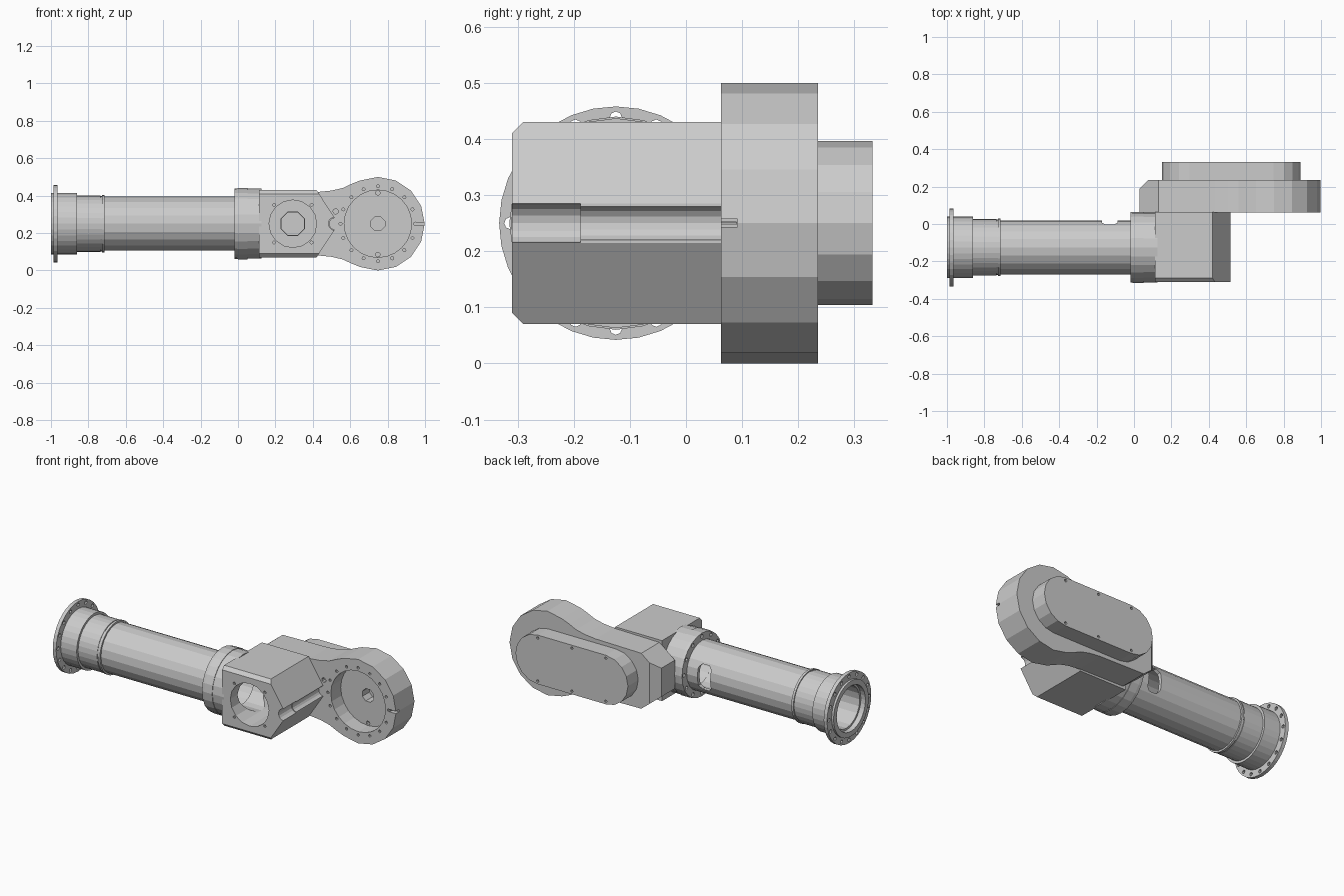
import bpy, bmesh
from math import sin, cos, tau

if "Cube" in bpy.data.objects:
    bpy.data.objects.remove(bpy.data.objects["Cube"])

CY, CZ = -0.125, 0.25        # axis of the tube
DX = 0.748                   # axis of the big disc


def circle(u, v, r, n=16, phase=0.0):
    return [(u + r * cos(phase + tau * i / n), v + r * sin(phase + tau * i / n)) for i in range(n)]


def ring(u, v, radius, count, r, n=8, phase=0.0):
    return [circle(a, b, r, n) for a, b in circle(u, v, radius, count, phase)]


def finish(name, bm):
    bmesh.ops.recalc_face_normals(bm, faces=bm.faces)
    me = bpy.data.meshes.new(name)
    bm.to_mesh(me)
    bm.free()
    ob = bpy.data.objects.new(name, me)
    bpy.context.collection.objects.link(ob)
    return ob


def prism(name, profiles, axis, a, b):
    """Extrude one or more closed profiles along an axis from a to b."""
    place = {'x': lambda u, v, t: (t, u, v),
             'y': lambda u, v, t: (u, t, v),
             'z': lambda u, v, t: (u, v, t)}[axis]
    bm = bmesh.new()
    for p in profiles:
        lo = [bm.verts.new(place(u, v, a)) for u, v in p]
        hi = [bm.verts.new(place(u, v, b)) for u, v in p]
        bm.faces.new(lo)
        bm.faces.new(hi)
        for i in range(len(p)):
            j = (i + 1) % len(p)
            bm.faces.new((lo[i], lo[j], hi[j], hi[i]))
    return finish(name, bm)


def lathe(name, profile, n):
    """Revolve a closed (x, radius) profile around the tube axis."""
    bm = bmesh.new()
    rows = [[bm.verts.new((x, CY + r * cos(tau * i / n), CZ + r * sin(tau * i / n)))
             for x, r in profile] for i in range(n)]
    m = len(profile)
    for i in range(n):
        p, q = rows[i], rows[(i + 1) % n]
        for k in range(m):
            l = (k + 1) % m
            bm.faces.new((p[k], p[l], q[l], q[k]))
    return finish(name, bm)


def cut(ob, *cutters):
    """Subtract cutters, bake the result, remove the cutters."""
    for c in cutters:
        c.hide_render = True
        mod = ob.modifiers.new("cut", 'BOOLEAN')
        mod.operation, mod.solver, mod.object = 'DIFFERENCE', 'EXACT', c
    dg = bpy.context.evaluated_depsgraph_get()
    dg.update()
    me = bpy.data.meshes.new_from_object(ob.evaluated_get(dg))
    ob.modifiers.clear()
    ob.data = me
    for c in cutters:
        bpy.data.objects.remove(c)


# Flanged end sleeve with bolt circle
sleeve = lathe("end_flange_sleeve", [
    (-1.0, .135), (-1.0, .165), (-.987, .165), (-.987, .208), (-.965, .208), (-.965, .165),
    (-.86, .165), (-.86, .151), (-.735, .151), (-.735, .148), (-.728, .148), (-.728, .154),
    (-.714, .154), (-.714, .135)], 32)
cut(sleeve, prism("bolt_cut", ring(CY, CZ, .188, 16, .011), 'x', -1.02, -.94))

# Long hollow tube with a hand opening at the back
tube = lathe("main_tube", [(-.97, .124), (-.97, .1445), (0, .1445), (0, .124)], 20)
s, h, c = .042, .075, .02
slot = [(-.13 + x, CZ + z) for x, z in [
    (-s, -h + c), (-s + c, -h), (s - c, -h), (s, -h + c),
    (s, h - c), (s - c, h), (-s + c, h), (-s, h - c)]]
cut(tube, prism("slot_cut", [slot], 'y', -.08, .1))

# Collar joining tube and block
collar = lathe("collar", [
    (-.018, .13), (-.018, .188), (.0, .19), (.05, .19), (.05, .187), (.125, .187), (.125, .13)], 24)
cut(collar, prism("bolt_cut", ring(CY, CZ, .168, 12, .012), 'x', -.05, .02))

# Gearbox block with sloped nose, chamfered front, round port and nose channel
block = prism("gear_block", [[(.112, .07), (.42, .07), (.515, .215), (.515, .285),
                              (.42, .43), (.112, .43)]], 'y', -.31, .065)
bm = bmesh.new()
bm.from_mesh(block.data)
edges = [e for e in bm.edges if all(v.co.y < -.3 for v in e.verts)
         and abs(e.verts[0].co.z - e.verts[1].co.z) < .001]
bmesh.ops.bevel(bm, geom=edges, offset=.02, segments=1, affect='EDGES')
bm.to_mesh(block.data)
bm.free()
cut(block,
    prism("port_cut", [circle(.293, CZ, .127, 16)], 'y', -.36, -.005),
    prism("shaft_cut", [circle(.293, CZ, .068, 8, tau / 16)], 'y', -.2, .1),
    prism("bore_cut", [circle(CY, CZ, .118, 20)], 'x', .05, .29),
    prism("channel_cut", [circle(.519, CZ, .0355, 16)], 'y', -.36, -.188),
    prism("channel_end_cut", [circle(.519, CZ, .0305, 16)], 'y', -.25, .1),
    prism("screw_cut", ring(.293, CZ, .142, 4, .008, 8, tau / 8), 'y', -.36, -.29))

# Swing arm: 16-sided disc running into a narrower end
side = [(.605, .462), (.56, .441), (.5, .427), (.43, .42), (.13, .415), (.03, .335)]
disc = [(DX + .25 * cos(tau * i / 16), CZ + .25 * sin(tau * i / 16)) for i in range(-5, 6)]
outline = disc + side + [(x, .5 - z) for x, z in reversed(side)]
arm = prism("swing_arm", [outline], 'y', .062, .235)
cut(arm,
    prism("end_chamfer_cut", [[(.0, .158), (.105, .263), (.0, .263)]], 'z', -.1, .6),
    prism("recess_cut", [circle(DX, CZ, .18, 24)], 'y', .0, .155),
    prism("shaft_cut", [circle(DX, CZ, .04, 8, tau / 16)], 'y', .1, .22),
    prism("arm_shaft_cut", [circle(.293, CZ, .066, 8, tau / 16)], 'y', .0, .2),
    prism("bolt_cut", ring(DX, CZ, .2, 16, .008), 'y', .04, .09),
    prism("pin_cut", [circle(DX, CZ + d, .012, 8) for d in (-.165, .165)], 'y', .14, .18),
    prism("hole_cut", [circle(.522, .316, .014, 10)], 'y', .0, .12),
    prism("rim_slit_cut", [[(.955, .243), (1.1, .243), (1.1, .257), (.955, .257)]], 'y', .0, .092))

# Stadium-shaped back cover with screw holes
n = 8
R = .146
stadium = [(.745 + R * cos(-tau / 4 + tau / 2 * i / n), CZ + R * sin(-tau / 4 + tau / 2 * i / n)) for i in range(n + 1)]
stadium += [(.296 + R * cos(tau / 4 + tau / 2 * i / n), CZ + R * sin(tau / 4 + tau / 2 * i / n)) for i in range(n + 1)]
cover = prism("back_cover", [stadium], 'y', .23, .332)
cut(cover, prism("screw_cut", [circle(x, CZ + d, .008, 8) for x in (.296, .52, .745)
                               for d in (-.128, .128)], 'y', .315, .35))
